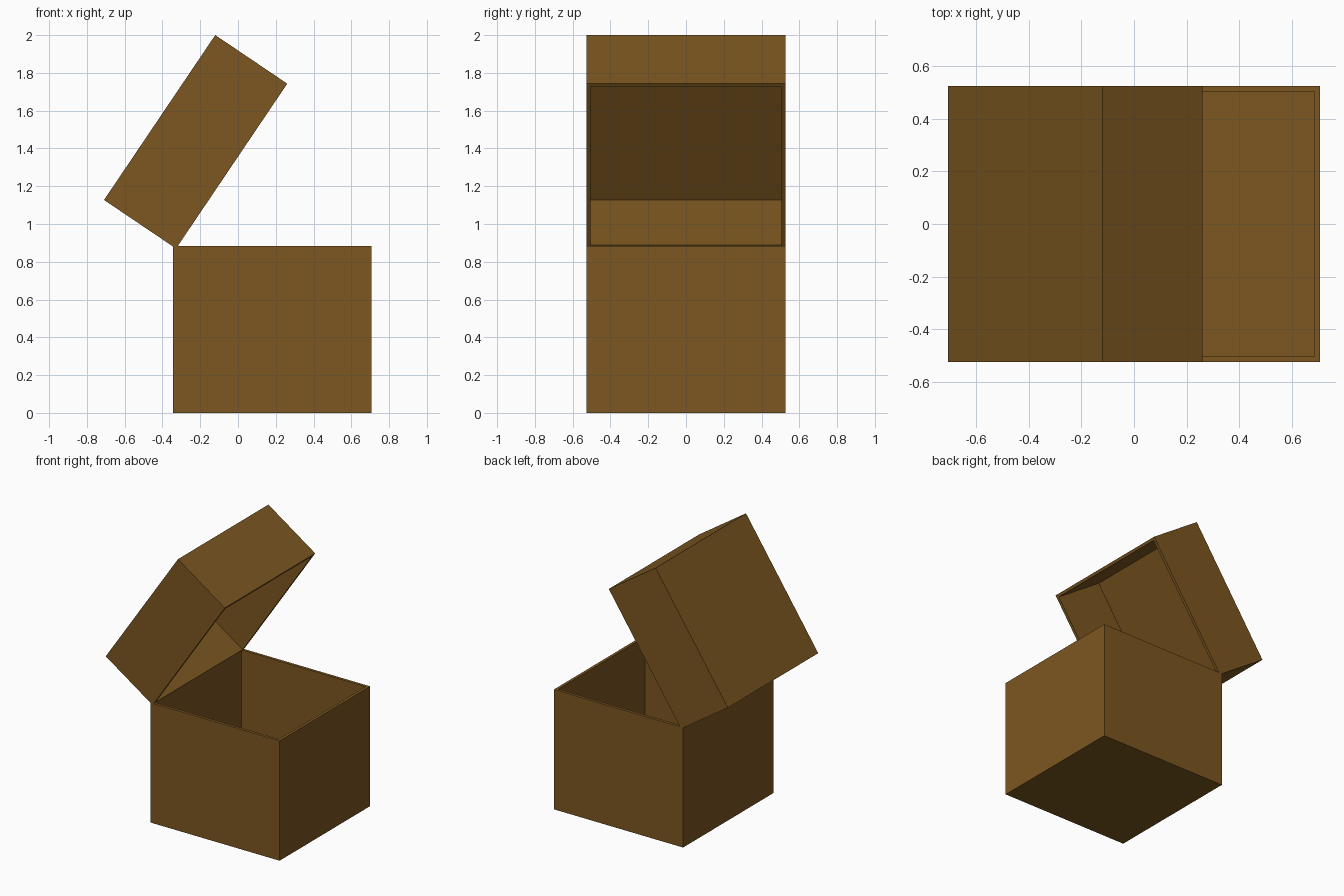
import bpy, bmesh
from math import radians
from mathutils import Matrix

if "Cube" in bpy.data.objects:
    bpy.data.objects.remove(bpy.data.objects["Cube"])

WIDTH, WALL = 1.053, 0.03

wood = bpy.data.materials.new("brown_wood")
wood.diffuse_color = (0.2, 0.095, 0.015, 1)
wood.use_nodes = True
wood.node_tree.nodes["Principled BSDF"].inputs["Base Color"].default_value = wood.diffuse_color


def open_box(name, x0, z0, height):
    """Hollow square box, open on its local top, starting at x0 and z0."""
    bm = bmesh.new()
    bmesh.ops.create_cube(bm, size=1, matrix=Matrix.Translation(
        (x0 + WIDTH / 2, 0, z0 + height / 2)) @ Matrix.Diagonal((WIDTH, WIDTH, height, 1)))
    bm.normal_update()
    top = max(bm.faces, key=lambda f: f.calc_center_median().z)
    # rim, then sink the cavity down to the floor
    bmesh.ops.inset_region(bm, faces=[top], thickness=WALL)
    cavity = bmesh.ops.extrude_discrete_faces(bm, faces=[top])["faces"][0]
    bmesh.ops.translate(bm, verts=cavity.verts, vec=(0, 0, WALL - height))
    bmesh.ops.recalc_face_normals(bm, faces=bm.faces)
    mesh = bpy.data.meshes.new(name)
    bm.to_mesh(mesh)
    bm.free()
    mesh.materials.append(wood)
    obj = bpy.data.objects.new(name, mesh)
    bpy.context.collection.objects.link(obj)
    return obj


# Lower box
open_box("box_base", -0.345, 0, 0.883)

# Lid, swung open about its hinge edge
lid = open_box("box_lid", -WIDTH, -0.46, 0.46)
lid.location = (-0.328, 0, 0.87)
lid.rotation_euler = (0, radians(124), 0)
